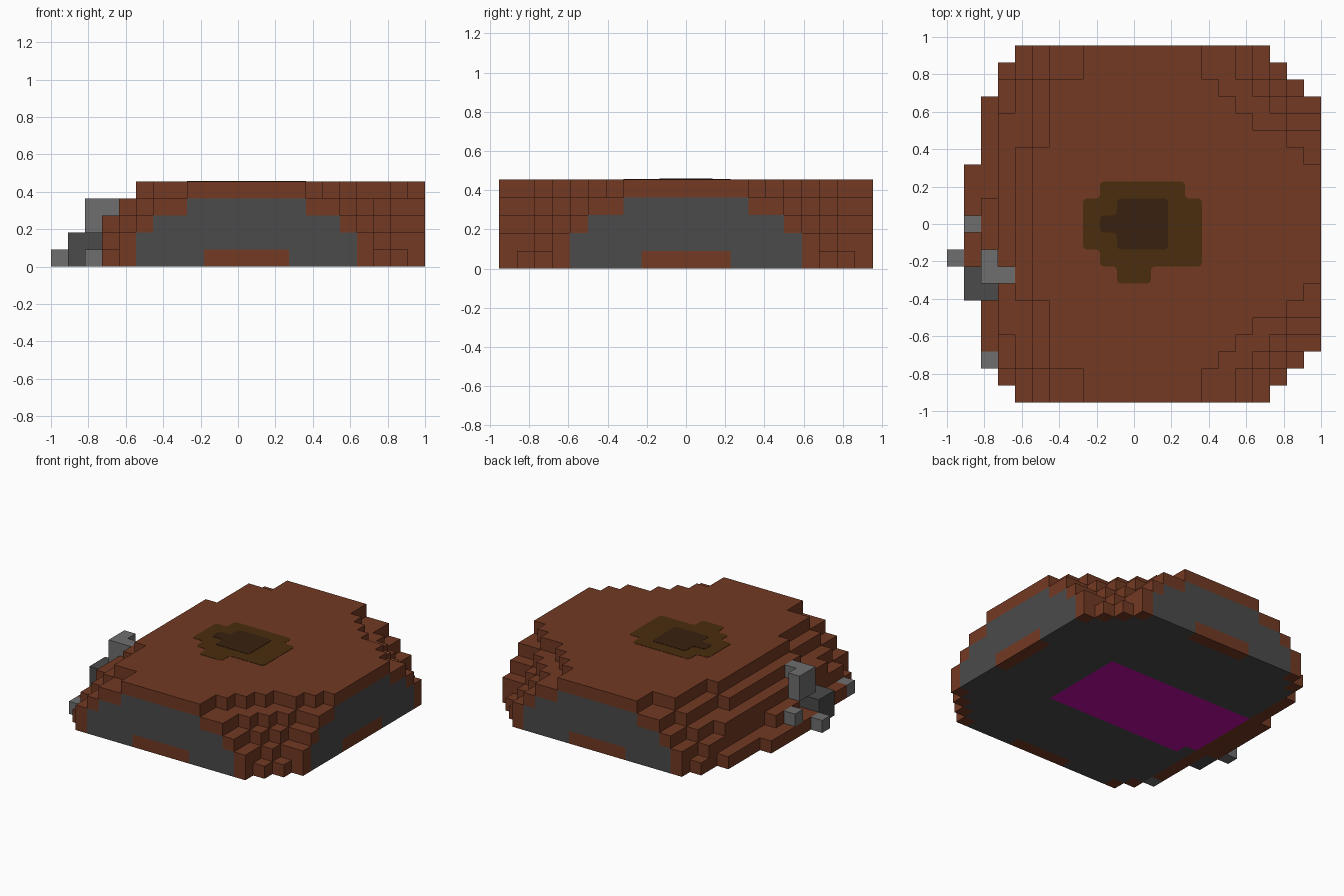
import bpy, bmesh
from mathutils import Vector

cube = bpy.data.objects.get("Cube")
if cube:
    bpy.data.objects.remove(cube, do_unlink=True)

U = 1 / 11          # size of one block
HALF = 10           # blocks from the centre to the outer wall


def material(name, rgb):
    m = bpy.data.materials.new(name)
    m.use_nodes = True
    m.diffuse_color = (*rgb, 1)
    bsdf = m.node_tree.nodes["Principled BSDF"]
    bsdf.inputs["Base Color"].default_value = (*rgb, 1)
    bsdf.inputs["Roughness"].default_value = 0.9
    return m


SOIL = material("brown soil", (0.168, 0.041, 0.016))
STONE = material("dark grey stone", (0.069, 0.069, 0.069))
PEBBLE = material("light grey stone", (0.156, 0.156, 0.156))
BASE = material("magenta base", (0.52, 0.003, 0.37))
MUD = material("olive mud", (0.069, 0.026, 0.0044))
PIT = material("dark brown pit", (0.040, 0.015, 0.005))


def finish(bm, name, mats):
    mesh = bpy.data.meshes.new(name)
    bm.to_mesh(mesh)
    bm.free()
    for m in mats:
        mesh.materials.append(m)
    obj = bpy.data.objects.new(name, mesh)
    bpy.context.collection.objects.link(obj)
    return obj


# Reach of each layer in blocks: (last row it applies to, reach), rows from the centre
LEFT_REACH = [
    [(3, 10), (7, 9), (9, 8), (10, 7)],
    [(1, 9), (8, 8), (10, 7)],
    [(6, 8), (8, 7), (10, 6)],
    [(4, 7), (8, 6), (10, 5)],
    [(4, 6), (8, 5), (10, 3)],
]
RIGHT_REACH = [
    [(7, 10), (8, 9), (9, 8), (10, 7)],
    [(7, 10), (8, 8), (10, 7)],
    [(6, 10), (7, 8), (8, 7), (10, 6)],
    [(5, 10), (6, 8), (7, 7), (8, 6), (10, 5)],
    [(3, 10), (4, 9), (5, 8), (6, 6), (7, 5), (8, 4), (10, 3)],
]
WALL_STONE = [6, 6, 5, 3, -1]   # half width of the stone on the cut walls


def reach(table, row):
    return next(r for last, r in table if abs(row) <= last)


mound = {(x, y, k)
         for k in range(5)
         for y in range(-HALF, HALF + 1)
         for x in range(-reach(LEFT_REACH[k], y), reach(RIGHT_REACH[k], y) + 1)}

# Loose stones on the -x slope
rocks = {
    "slope_pebbles": (PEBBLE, {(-10, 0, 1), (-11, -2, 0), (-9, -8, 0)}),
    "upper_boulder": (PEBBLE, {(-9, -2, 2), (-9, -3, 2), (-9, -2, 3),
                               (-9, -3, 3), (-8, -3, 3)}),
    "lower_boulder": (STONE, {(x, y, k) for x in (-10, -9)
                              for y in (-3, -4) for k in (0, 1)
                              if not (x == -9 and k == 0)}),
}
for _, blocks in rocks.values():
    mound -= blocks
solid = set(mound).union(*(b for _, b in rocks.values()))

# Unit block faces: outward direction with two spanning axes
SIDES = [Vector(v) for v in ((1, 0, 0), (-1, 0, 0), (0, 1, 0),
                             (0, -1, 0), (0, 0, 1), (0, 0, -1))]


def build_blocks(name, blocks, mats, rule=lambda block, side: 0):
    """Outer skin of a set of blocks, coloured per face by a rule."""
    bm = bmesh.new()
    cache = {}
    for block in sorted(blocks):
        centre = Vector(block) + Vector((0.5, 0, 0.5))
        for n in SIDES:
            if tuple(int(a + b) for a, b in zip(block, n)) in solid:
                continue
            a = Vector((n.y, n.z, n.x))
            b = n.cross(a)
            verts = []
            for s, t in ((-1, -1), (1, -1), (1, 1), (-1, 1)):
                p = centre + (n + a * s + b * t) / 2
                key = tuple(round(c * 2) for c in p)
                if key not in cache:
                    cache[key] = bm.verts.new(p * U)
                verts.append(cache[key])
            bm.faces.new(verts).material_index = rule(block, n)
    return finish(bm, name, mats)


def mound_colour(block, n):
    x, y, k = block
    # underside: magenta panel in a stone floor with a soil rim
    if n.z < 0:
        if -8 <= x <= 4 and abs(y) <= 3 and (x, y) != (-8, -3):
            return 2
        strip = (abs(y) == HALF and abs(x) <= 2) or (x == HALF and abs(y) <= 2)
        return 1 if x >= -8 and x * x + y * y <= 136 and not strip else 0
    # cut walls at front, back and +x: stone core with a soil strip at the foot
    if n.x > 0 and x == HALF:
        t = abs(y)
    elif n.y and y == n.y * HALF:
        t = abs(x)
    else:
        return 0
    return 1 if t <= WALL_STONE[k] and not (k == 0 and t <= 2) else 0


build_blocks("mound", mound, [SOIL, STONE, BASE], mound_colour)
for name, (mat, blocks) in rocks.items():
    build_blocks(name, blocks, [mat])


def patch(name, outline, height, mat):
    """Thin plate with rounded corners on top of the mound."""
    bm = bmesh.new()
    z = 5 * U
    face = bm.faces.new([bm.verts.new((x * U, y * U, z + height))
                         for x, y in outline])
    bmesh.ops.bevel(bm, geom=bm.verts[:], offset=0.022, segments=4,
                    profile=0.5, affect='VERTICES')
    ext = bmesh.ops.extrude_face_region(bm, geom=bm.faces[:])
    for v in (e for e in ext["geom"] if isinstance(e, bmesh.types.BMVert)):
        v.co.z = z - 0.001
    bmesh.ops.recalc_face_normals(bm, faces=bm.faces[:])
    finish(bm, name, [mat])


patch("mud_patch", [(-2, 2.5), (3, 2.5), (3, 1.5), (4, 1.5), (4, -2.5), (1, -2.5),
                    (1, -3.5), (-1, -3.5), (-1, -2.5), (-2, -2.5), (-2, -1.5),
                    (-3, -1.5), (-3, 1.5), (-2, 1.5)][::-1], 0.002, MUD)
patch("pit_patch", [(-1, 1.5), (2, 1.5), (2, -1.5), (-1, -1.5), (-1, -0.5),
                    (-2, -0.5), (-2, 0.5), (-1, 0.5)][::-1], 0.004, PIT)
